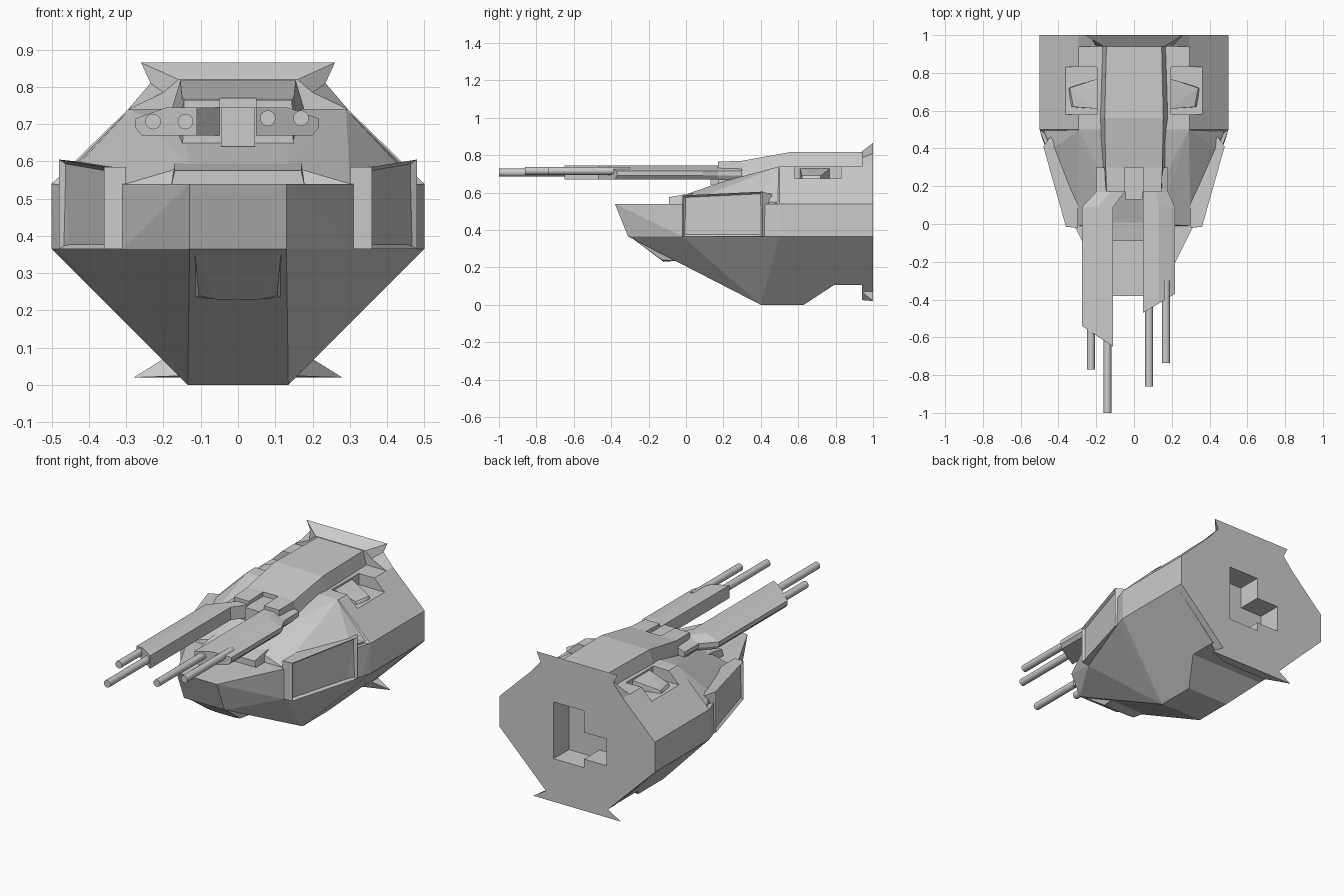
import bpy, bmesh

if "Cube" in bpy.data.objects:
    bpy.data.objects.remove(bpy.data.objects["Cube"])


def finish(name, bm):
    bmesh.ops.recalc_face_normals(bm, faces=bm.faces[:])
    me = bpy.data.meshes.new(name)
    bm.to_mesh(me)
    bm.free()
    ob = bpy.data.objects.new(name, me)
    bpy.context.collection.objects.link(ob)
    return ob


def loft_bm(rings):
    bm = bmesh.new()
    vs = [[bm.verts.new(p) for p in r] for r in rings]
    n = len(vs[0])
    for a, b in zip(vs, vs[1:]):
        for i in range(n):
            j = (i + 1) % n
            bm.faces.new((a[i], a[j], b[j], b[i]))
    bm.faces.new(vs[0][::-1])
    bm.faces.new(vs[-1])
    bmesh.ops.recalc_face_normals(bm, faces=bm.faces[:])
    return bm


def loft(name, rings):
    return finish(name, loft_bm(rings))


def section(y, half):
    # symmetric cross-section from its +x half, listed bottom to top
    return [(x, y, z) for x, z in half] + [(-x, y, z) for x, z in reversed(half)]


def convex(name, pts, mirror=True):
    bm = bmesh.new()
    for x, y, z in pts:
        bm.verts.new((x, y, z))
        if mirror:
            bm.verts.new((-x, y, z))
    res = bmesh.ops.convex_hull(bm, input=bm.verts[:])
    loose = [v for v in bm.verts if not v.link_faces]
    bmesh.ops.delete(bm, geom=loose, context='VERTS')
    bmesh.ops.dissolve_limit(bm, angle_limit=0.01, verts=bm.verts[:], edges=bm.edges[:])
    return finish(name, bm)


def box(name, x0, x1, y0, y1, z0, z1):
    return loft(name, [[(x0, y, z0), (x1, y, z0), (x1, y, z1), (x0, y, z1)] for y in (y0, y1)])


def cut(cutter, *targets):
    cutter.hide_render = True
    cutter.hide_viewport = False
    cutter.display_type = 'WIRE'
    for t in targets:
        m = t.modifiers.new("cut", 'BOOLEAN')
        m.operation = 'DIFFERENCE'
        m.solver = 'EXACT'
        m.object = cutter


# Front hull: raked nose, sloping keel and side chines
convex("front_hull", [
    (.13, -.38, .54), (.13, -.31, .365), (.31, -.02, .54), (.31, -.02, .365),
    (.48, .45, .54), (.485, .45, .365), (.5, .5, .54), (.5, .5, .365),
    (.135, .4, 0), (.135, .6, 0), (.5, .6, .365), (.5, .6, .54)])

# Upper shoulders rising from the deck to the roof
convex("shoulders", [
    (.13, 0, .59), (.3, -.01, .54), (.14, .2, .66), (.43, .4, .59),
    (.48, .5, .55), (.29, .5, .74), (.29, .55, .73), (.48, .55, .5)])

# Rear body, stepped underneath
sides = [(.5, .365), (.5, .54), (.295, .74)]
body = loft("rear_body", [
    section(.46, [(.135, .01), (.45, .36), (.45, .54), (.27, .69)]),
    section(.5, [(.135, 0)] + sides),
    section(.63, [(.135, 0)] + sides),
    section(.79, [(.24, .105)] + sides),
    section(.96, [(.24, .105)] + sides)])

# Flared rear plate with four corner fins
plate = loft("rear_plate", [
    section(.94, [(.14, .025), (.2, .07), (.5, .365), (.5, .54), (.295, .74), (.2, .785), (.16, .82)]),
    section(1, [(.28, .02), (.2, .07), (.5, .365), (.5, .54), (.295, .74), (.235, .81), (.26, .865)])])

# L-shaped rear recess
cut(box("recess_cutter_tall", -.045, .15, .86, 1.1, .27, .6), body, plate)
cut(box("recess_cutter_low", -.19, -.04, .86, 1.1, .32, .475), body, plate)

# Roof spine with a front notch
spine = loft("roof_spine", [
    section(.17, [(.15, .6), (.145, .765)]),
    section(.3, [(.17, .64), (.15, .77)]),
    section(.56, [(.19, .7), (.155, .817)]),
    section(.99, [(.175, .7), (.145, .817)])])
cut(box("notch_cutter", -.048, .048, .1, .3, .745, .9), spine)

# Roof vents beside the spine
for s, side in ((1, "right"), (-1, "left")):
    x0, x1 = sorted((s * .195, s * .4))
    cut(box("vent_cutter_" + side, x0, x1, .58, .83, .675, .8), body)
    convex("vent_cover_" + side, [(s * x, y, z) for x, y, z in (
        (.19, .61, .66), (.34, .62, .66), (.32, .62, .69), (.19, .61, .73),
        (.19, .77, .66), (.35, .72, .66), (.34, .72, .69), (.19, .77, .73))], False)

# Side pods with inset panels
for s, side in ((1, "right"), (-1, "left")):
    plan = [(.3, -.02, .585), (.36, -.015, .585), (.48, .41, .605), (.445, .46, .59), (.3, .46, .585)]
    bm = loft_bm([[(s * x, y, .365) for x, y, z in plan], [(s * x, y, z) for x, y, z in plan]])
    panel = max((f for f in bm.faces if f.normal.x * s > .5 and abs(f.normal.z) < .3),
                key=lambda f: f.calc_area())
    bmesh.ops.inset_region(bm, faces=[panel], thickness=.016, depth=0)
    bmesh.ops.translate(bm, verts=panel.verts[:], vec=(-s * .014, 0, 0))
    finish("side_pod_" + side, bm)

# Deck step and chin block
convex("deck_step", [(.18, -.09, .53), (.17, -.09, .575), (.17, 0, .592),
                     (.18, .1, .53), (.17, .1, .6)])
convex("chin", [(.115, -.28, .35), (.105, -.13, .24), (.06, -.12, .23),
                (.115, -.05, .235), (.115, -.05, .35)])

# Gun mount in front of the spine
box("gun_mount", -.046, .046, .13, .3, .64, .745)


def gun(side, s, xi, xo, fi, fo, ri, ro, barrels, bz):
    prof = [(0, .67), (0, .745), (.5, .745), (1, .715), (1, .69), (.9, .67)]
    rings = [[(s * (xi + u * (xo - xi)), fi + u * (fo - fi), z) for u, z in prof]]
    for y, a, b in ((.09, xi, xo), (.17, ri, ro), (.3, ri, ro)):
        rings.append([(s * (a + u * (b - a)), y, z) for u, z in prof])
    loft("gun_housing_" + side, rings)
    for i, (x, tip) in enumerate(barrels):
        back = -.3
        bpy.ops.mesh.primitive_cylinder_add(
            vertices=16, radius=.021, depth=back - tip,
            location=(x, (back + tip) / 2, bz), rotation=(1.5707963, 0, 0))
        ob = bpy.context.object
        ob.name = "barrel_%s_%d" % (side, i + 1)
        bpy.ops.object.shade_smooth_by_angle()


# Twin-barrel guns, staggered in length
gun("left", -1, .11, .275, -.65, -.54, .05, .2, [(-.228, -.77), (-.141, -1)], .707)
gun("right", 1, .048, .217, -.47, -.37, .048, .18, [(.08, -.86), (.169, -.735)], .716)
